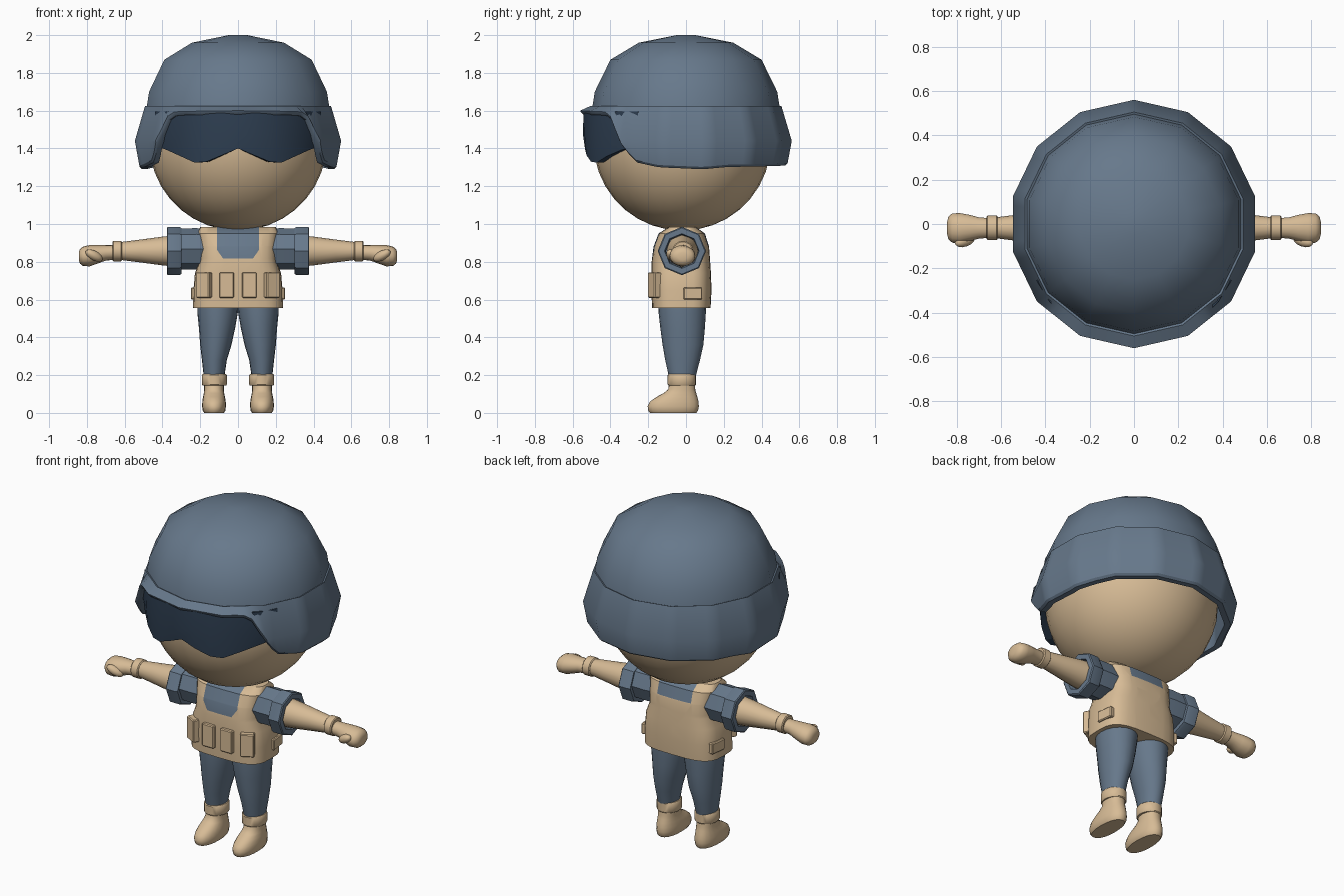
import bpy, bmesh, math
from mathutils import Vector, Matrix

if "Cube" in bpy.data.objects:
    bpy.data.objects.remove(bpy.data.objects["Cube"])

def material(name, rgb):
    m = bpy.data.materials.new(name)
    m.diffuse_color = (*rgb, 1)
    m.use_nodes = True
    m.node_tree.nodes["Principled BSDF"].inputs["Base Color"].default_value = m.diffuse_color
    return m

BLUE = material("slate blue", (0.135, 0.19, 0.26))
TAN = material("tan", (0.68, 0.50, 0.305))
NAVY = material("dark navy", (0.028, 0.05, 0.085))

def finish(name, bm, mats, angle=35):
    bmesh.ops.recalc_face_normals(bm, faces=bm.faces)
    me = bpy.data.meshes.new(name)
    bm.to_mesh(me)
    bm.free()
    ob = bpy.data.objects.new(name, me)
    bpy.context.collection.objects.link(ob)
    for m in mats:
        me.materials.append(m)
    bpy.ops.object.select_all(action='DESELECT')
    ob.select_set(True)
    bpy.context.view_layer.objects.active = ob
    bpy.ops.object.shade_smooth_by_angle(angle=math.radians(angle))
    return ob

def loft(rings, caps=True, closed=False):
    """Skin closed rings of points; optionally join last ring to first."""
    bm = bmesh.new()
    vs = [[bm.verts.new(p) for p in r] for r in rings]
    n = len(vs[0])
    pairs = list(zip(vs, vs[1:])) + ([(vs[-1], vs[0])] if closed else [])
    for a, b in pairs:
        for i in range(n):
            j = (i + 1) % n
            bm.faces.new((a[i], a[j], b[j], b[i]))
    if caps and not closed:
        bm.faces.new(vs[0])
        bm.faces.new(vs[-1])
    return bm

def curve(c, t, k):
    return math.copysign(abs(c) ** k, c) * t

def ring_z(z, cx, cy, hx, hy, n=20, k=1.0):
    """Horizontal (super)ellipse."""
    return [(cx + curve(math.cos(t), hx, k), cy + curve(math.sin(t), hy, k), z)
            for t in (math.tau * i / n for i in range(n))]

def ring_x(x, cy, cz, ry, rz, n=16):
    """Ellipse facing along x, one corner pointing up."""
    return [(x, cy + ry * math.sin(t), cz + rz * math.cos(t))
            for t in (math.tau * i / n for i in range(n))]

def lerp_table(table, x):
    for (x0, y0), (x1, y1) in zip(table, table[1:]):
        if x <= x1:
            return y0 + (y1 - y0) * (x - x0) / (x1 - x0)
    return table[-1][1]

# Head
bm = bmesh.new()
bmesh.ops.create_uvsphere(bm, u_segments=32, v_segments=18, radius=0.47,
                          matrix=Matrix.Translation((0, -0.02, 1.435)))
finish("head", bm, [TAN], 60)

# Helmet dome: 14-sided, a corner at front and back
SIDES, SUB = 14, 6
def gon(r, z, sub=1):
    pts = []
    for i in range(SIDES):
        a, b = (math.tau * (i + d) / SIDES for d in (0, 1))
        p, q = (Vector((r * math.sin(t), -r * math.cos(t), z)) for t in (a, b))
        pts += [p.lerp(q, s / sub) for s in range(sub)]
    return pts

dome = [(0.47, 1.58), (0.497, 1.61), (0.483, 1.70), (0.40, 1.87), (0.25, 1.96), (0.05, 2.0)]
finish("helmet_dome", loft([gon(r, z) for r, z in dome]), [BLUE], 40)

# Helmet skirt: flared band, cut high over the face
EDGE = [(0, 1.58), (38, 1.575), (43, 1.55), (48, 1.47), (54, 1.38), (60, 1.325),
        (74, 1.30), (100, 1.29), (115, 1.302), (180, 1.31)]
unit = gon(1, 0, SUB)
rows = [[] for _ in range(6)]
for p in unit:
    a = abs(math.degrees(math.atan2(p.x, -p.y)))
    zb = lerp_table(EDGE, a)
    zm = max(1.44, zb + 0.02)
    rb = 0.56 - 0.17 * (zm - zb)
    for row, (r, z) in zip(rows, [(0.48, 1.615), (0.505, 1.625), (0.56, zm), (rb, zb + 0.012),
                                  (rb - 0.012, zb), (rb - 0.045, zb)]):
        row.append((p.x * r, p.y * r, z))
finish("helmet_skirt", loft(rows, closed=True), [BLUE], 30)

# Visor: faceted wrap with a scalloped lower edge
LOWER = [(0, 1.40), (0.17, 1.33), (0.235, 1.325), (0.38, 1.39), (0.46, 1.42)]
rings = []
for deg in (-62, -50, -38, -28, -20, -10, 0, 10, 20, 28, 38, 50, 62):
    s, c = math.sin(math.radians(deg)), math.cos(math.radians(deg))
    zb = lerp_table(LOWER, abs(0.5 * s))
    rings.append([(s * (0.5 + d), -c * (0.545 + d), z) for d, z in
                  ((-0.01, zb), (0, 1.47), (-0.002, 1.595), (-0.05, 1.595), (-0.05, zb))])
finish("visor", loft(rings), [NAVY], 20)

# Vest with blue shirt showing at the neck
sections = [(0.555, 0.238, -0.18, 0.13), (0.65, 0.236, -0.183, 0.135), (0.74, 0.228, -0.183, 0.132),
            (0.80, 0.205, -0.182, 0.128), (0.88, 0.205, -0.172, 0.122), (0.95, 0.215, -0.145, 0.10),
            (0.985, 0.20, -0.09, 0.05)]
bm = loft([ring_z(z, 0, (a + b) / 2, h, (b - a) / 2, 28, 0.6) for z, h, a, b in sections])
cuts = [((0.112, 0, 0), (1, 0, 0)), ((-0.112, 0, 0), (1, 0, 0)), ((0, 0, 0.818), (0, 0, 1)),
        ((0, 0, 0.885), (0, 0, 1)), ((0.112, 0, 0.865), (0.047, 0, -0.032)),
        ((-0.112, 0, 0.865), (-0.047, 0, -0.032))]
for co, no in cuts:
    bmesh.ops.bisect_plane(bm, geom=bm.verts[:] + bm.edges[:] + bm.faces[:],
                           plane_co=co, plane_no=no)
for f in bm.faces:
    c = f.calc_center_median()
    x = abs(c.x)
    front = c.y < -0.025 and c.z > 0.818 and (x - 0.112) * 0.047 - (c.z - 0.865) * 0.032 < 0
    if x < 0.112 and (front or c.z > 0.885):
        f.material_index = 1
finish("vest", bm, [TAN, BLUE], 35)

def box(name, loc, size, rot_z=0, rot_x=0):
    bm = bmesh.new()
    m = (Matrix.Translation(loc) @ Matrix.Rotation(rot_z, 4, 'Z') @ Matrix.Rotation(rot_x, 4, 'X')
         @ Matrix.Diagonal((*size, 1)))
    bmesh.ops.create_cube(bm, size=1, matrix=m)
    bmesh.ops.bevel(bm, geom=bm.edges[:], offset=0.005, segments=1, affect='EDGES')
    finish(name, bm, [TAN])

def mirrored(name, bm, s, mats, angle=40):
    bmesh.ops.scale(bm, vec=(s, 1, 1), verts=bm.verts)
    finish(name, bm, mats, angle)

AY, AZ = -0.022, 0.857      # arm axis
for s, side in ((1, "left"), (-1, "right")):
    # Pouches
    box(f"{side}_inner_pouch", (s * 0.06, -0.182, 0.677), (0.078, 0.04, 0.135))
    box(f"{side}_outer_pouch", (s * 0.178, -0.165, 0.677), (0.078, 0.045, 0.135), s * 0.5)
    box(f"{side}_side_pouch", (s * 0.228, 0.035, 0.632), (0.03, 0.10, 0.065), s * 0.12)

    # Sleeve and its octagonal cuff
    sleeve = [(0.12, 0.10), (0.22, 0.11), (0.31, 0.108)]
    mirrored(f"{side}_sleeve", loft([ring_x(x, AY, 0.868, r, r, 8) for x, r in sleeve]), s, [BLUE], 30)
    cuff = [(0.30, 0.09), (0.30, 0.122), (0.312, 0.128), (0.372, 0.128), (0.377, 0.122), (0.377, 0.092), (0.35, 0.085)]
    mirrored(f"{side}_sleeve_cuff", loft([ring_x(x, AY, AZ, r, r, 8) for x, r in cuff], closed=True), s, [BLUE], 30)

    # Forearm, wrist band, fist and thumb
    arm = [(0.29, 0.087), (0.40, 0.076), (0.52, 0.06), (0.64, 0.045)]
    mirrored(f"{side}_arm", loft([ring_x(x, AY + 0.005, AZ, r, r) for x, r in arm]), s, [TAN])
    band = [(0.615, 0.05), (0.62, 0.056), (0.66, 0.056), (0.665, 0.05)]
    mirrored(f"{side}_wrist_band", loft([ring_x(x, AY + 0.005, AZ, r, r * 0.97) for x, r in band]), s, [TAN])
    hand = [(0.65, -0.018, 0.85, 0.044, 0.039), (0.70, -0.018, 0.847, 0.048, 0.041),
            (0.74, -0.018, 0.84, 0.059, 0.048), (0.785, -0.02, 0.832, 0.069, 0.056),
            (0.82, -0.018, 0.829, 0.066, 0.052), (0.837, -0.018, 0.829, 0.05, 0.038),
            (0.843, -0.018, 0.829, 0.025, 0.02)]
    mirrored(f"{side}_hand", loft([ring_x(*h) for h in hand]), s, [TAN], 60)
    bm = bmesh.new()
    bmesh.ops.create_uvsphere(bm, u_segments=14, v_segments=8, radius=1,
        matrix=Matrix.Translation((0.762, -0.075, 0.833)) @ Matrix.Rotation(-0.5, 4, 'Y')
        @ Matrix.Rotation(-0.3, 4, 'Z') @ Matrix.Diagonal((0.052, 0.027, 0.025, 1)))
    mirrored(f"{side}_thumb", bm, s, [TAN], 60)

    # Trouser leg
    leg = [(0.59, 0.106, -0.02, 0.109, 0.127), (0.53, 0.108, -0.02, 0.107, 0.125),
           (0.45, 0.111, -0.018, 0.096, 0.118), (0.36, 0.1175, -0.016, 0.083, 0.108),
           (0.28, 0.125, -0.018, 0.066, 0.092), (0.18, 0.127, -0.02, 0.053, 0.068)]
    mirrored(f"{side}_leg", loft([ring_z(*r) for r in leg]), s, [BLUE])

    # Boot cuff and boot
    bc = [(0.145, 0.94), (0.15, 1), (0.20, 1), (0.205, 0.94)]
    mirrored(f"{side}_boot_cuff", loft([ring_z(z, 0.125, -0.022, 0.066 * k, 0.075 * k) for z, k in bc]), s, [TAN])
    boot = [(0.0, 0.052, -0.19, 0.055), (0.012, 0.06, -0.2, 0.064), (0.035, 0.063, -0.203, 0.068),
            (0.06, 0.062, -0.19, 0.066), (0.085, 0.058, -0.155, 0.06), (0.105, 0.054, -0.118, 0.054),
            (0.125, 0.052, -0.094, 0.049), (0.16, 0.053, -0.09, 0.047)]
    mirrored(f"{side}_boot", loft([ring_z(z, 0.127, (a + b) / 2, h, (b - a) / 2, 20, 0.9)
                                   for z, h, a, b in boot]), s, [TAN], 45)
